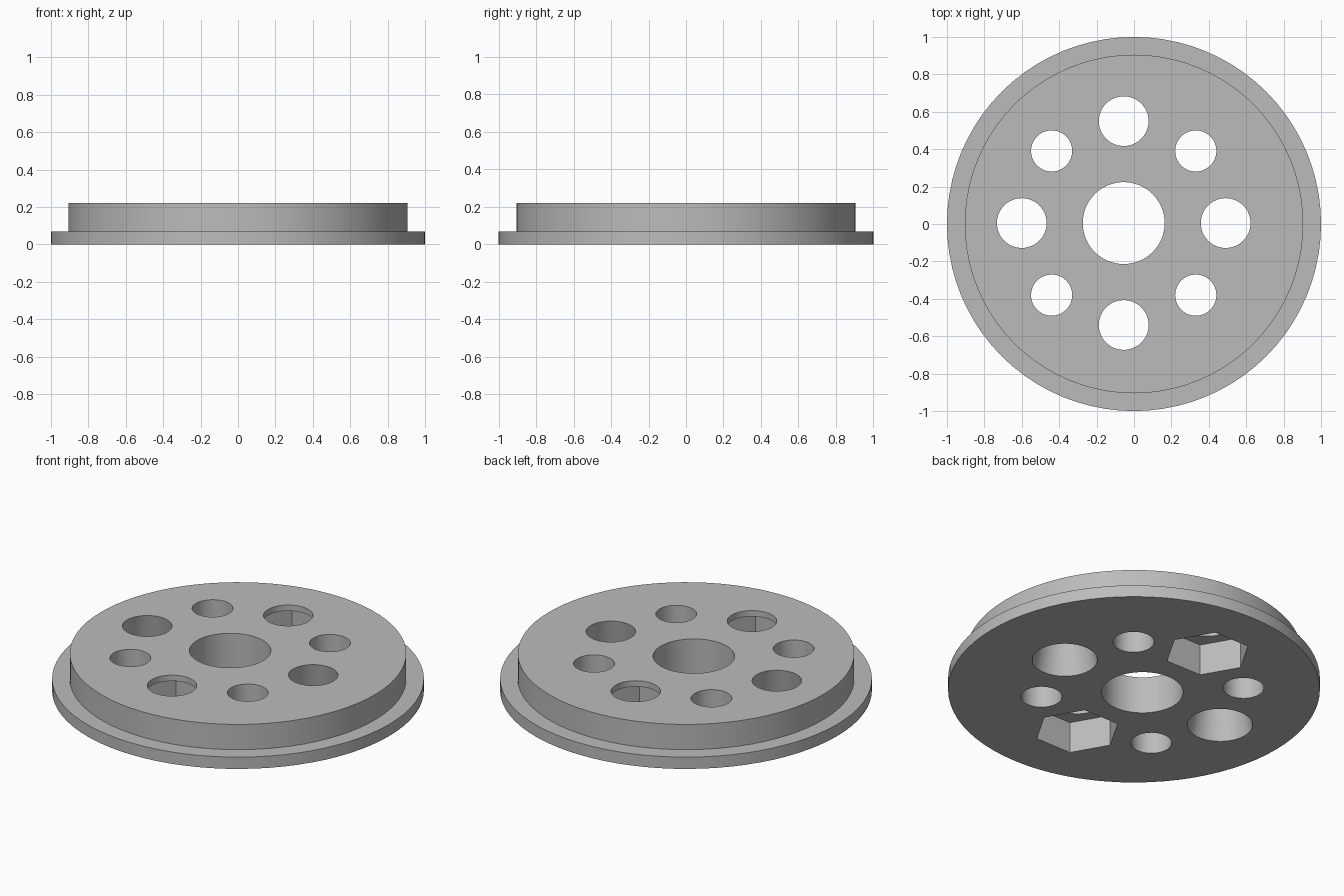
import bpy
import bmesh
from math import cos, sin, pi

default = bpy.data.objects.get("Cube")
if default:
    bpy.data.objects.remove(default, do_unlink=True)

grey = bpy.data.materials.new("plain grey")
grey.use_nodes = True
colour = (0.5, 0.5, 0.5, 1)
grey.diffuse_color = colour
grey.node_tree.nodes["Principled BSDF"].inputs["Base Color"].default_value = colour


def turned(name, rings, sides, x=0.0, y=0.0):
    """Closed solid through a stack of (radius, z) rings around a vertical axis."""
    bm = bmesh.new()
    loops = [[bm.verts.new((x + r * cos(2 * pi * i / sides),
                            y + r * sin(2 * pi * i / sides), z))
              for i in range(sides)] for r, z in rings]
    for low, high in zip(loops, loops[1:]):
        for i in range(sides):
            j = (i + 1) % sides
            bm.faces.new((low[i], low[j], high[j], high[i]))
    bm.faces.new(loops[0][::-1])
    bm.faces.new(loops[-1])
    mesh = bpy.data.meshes.new(name)
    bm.to_mesh(mesh)
    bm.free()
    mesh.materials.append(grey)
    obj = bpy.data.objects.new(name, mesh)
    bpy.context.collection.objects.link(obj)
    return obj


# Flanged disc
height, flange, pocket_top = 0.22, 0.07, 0.185
disc = turned("flanged_disc",
              [(1, 0), (1, flange), (0.905, flange), (0.905, height)], 80)

# Hole pattern, set slightly off the disc axis
cx, cy, reach = -0.055, 0.005, 0.545
below, above = -0.05, height + 0.05
cutters = [turned("centre_bore", [(0.219, below), (0.219, above)], 64, cx, cy)]
for k in range(8):
    x, y = cx + reach * cos(k * pi / 4), cy + reach * sin(k * pi / 4)
    if k % 2:
        # Small straight holes on the diagonals
        cutters.append(turned("small_hole", [(0.11, below), (0.11, above)], 48, x, y))
    elif k % 4 == 0:
        # Tapered holes, wider underneath
        cutters.append(turned("tapered_hole", [(0.1845, below), (0.1235, above)], 48, x, y))
    else:
        # Round holes with a hexagonal pocket underneath
        cutters.append(turned("round_hole", [(0.133, below), (0.133, above)], 48, x, y))
        cutters.append(turned("hex_pocket", [(0.231, below), (0.231, pocket_top)], 6, x, y))

for cutter in cutters:
    cutter.hide_render = True
    cut = disc.modifiers.new(cutter.name, "BOOLEAN")
    cut.operation = "DIFFERENCE"
    cut.solver = "EXACT"
    cut.object = cutter

# Bake the cuts and discard the cutters
graph = bpy.context.evaluated_depsgraph_get()
finished = bpy.data.meshes.new_from_object(disc.evaluated_get(graph))
disc.modifiers.clear()
disc.data = finished
finished.materials.clear()
finished.materials.append(grey)
for face in finished.polygons:
    face.material_index = 0
for cutter in cutters:
    bpy.data.objects.remove(cutter, do_unlink=True)

# Soft round walls, crisp rims
bpy.ops.object.select_all(action="DESELECT")
disc.select_set(True)
bpy.context.view_layer.objects.active = disc
bpy.ops.object.shade_smooth_by_angle(angle=pi / 6)
